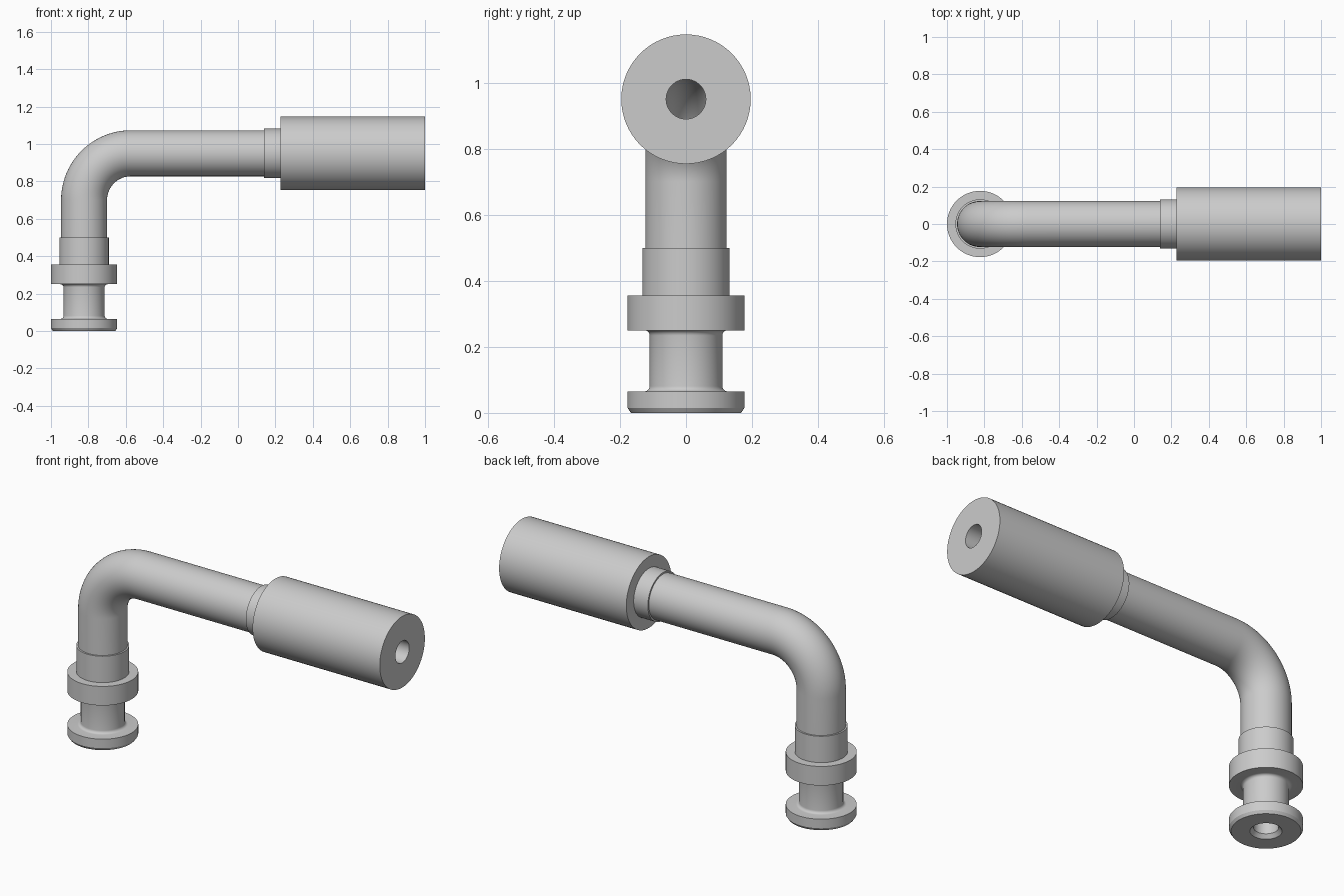
import bpy, bmesh, math
from mathutils import Matrix, Vector

if "Cube" in bpy.data.objects:
    bpy.data.objects.remove(bpy.data.objects["Cube"])

SEG = 64
AX, AZ = -0.823, 0.95        # vertical leg x, horizontal leg z
TUBE_R, BORE_R, BEND_R = 0.123, 0.06, 0.25

steel = bpy.data.materials.new("light_grey_metal")
steel.diffuse_color = (0.6, 0.6, 0.6, 1)
steel.use_nodes = True
steel.node_tree.nodes["Principled BSDF"].inputs["Base Color"].default_value = steel.diffuse_color


def skin(name, chains):
    """Bridge rings (centre, direction, radius) along each chain."""
    bm = bmesh.new()
    for chain in chains:
        prev = None
        for centre, d, r in chain:
            side = Vector((0, 1, 0))
            up = d.cross(side)
            ring = []
            for i in range(SEG):
                a = 2 * math.pi * i / SEG
                ring.append(bm.verts.new(centre + r * (math.cos(a) * side + math.sin(a) * up)))
            if prev:
                for i in range(SEG):
                    j = (i + 1) % SEG
                    bm.faces.new((prev[i], ring[i], ring[j], prev[j]))
            prev = ring
    me = bpy.data.meshes.new(name)
    bm.to_mesh(me)
    bm.free()
    ob = bpy.data.objects.new(name, me)
    bpy.context.collection.objects.link(ob)
    me.materials.append(steel)
    bpy.ops.object.select_all(action='DESELECT')
    ob.select_set(True)
    bpy.context.view_layer.objects.active = ob
    bpy.ops.object.shade_smooth_by_angle(angle=math.radians(30))
    return ob


def lathe(name, origin, axis, profile):
    """Turn a (radius, height) profile around an axis."""
    return skin(name, [[(origin + axis * h, axis, r) for r, h in profile]])


def fillet(r, h, size, start, end, n=5):
    """Arc points around (r, h), angles in degrees."""
    out = []
    for i in range(n + 1):
        a = math.radians(start + (end - start) * i / n)
        out.append((r + size * math.cos(a), h + size * math.sin(a)))
    return out


# Grooved lower connector, bore first, then outside from bottom to top
profile = [(BORE_R, 0.5), (BORE_R, 0.02), (0.077, 0.0), (0.167, 0.0), (0.177, 0.015), (0.177, 0.065)]
profile += fillet(0.126, 0.081, 0.016, 270, 180)
profile += fillet(0.126, 0.234, 0.016, 180, 90)
profile += [(0.177, 0.25), (0.177, 0.355), (0.132, 0.355), (0.132, 0.5), (TUBE_R, 0.5)]
lathe("lower_connector", Vector((AX, 0, 0)), Vector((0, 0, 1)), profile)

# Bent tube: straight leg, quarter bend, straight leg
path = [(Vector((AX, 0, 0.5)), Vector((0, 0, 1)))]
for i in range(25):
    a = math.pi / 2 * i / 24
    c = Vector((AX + BEND_R * (1 - math.cos(a)), 0, AZ - BEND_R + BEND_R * math.sin(a)))
    path.append((c, Vector((math.sin(a), 0, math.cos(a)))))
path.append((Vector((0.14, 0, AZ)), Vector((1, 0, 0))))
outer = [(c, d, TUBE_R) for c, d in path]
inner = [(c, d, BORE_R) for c, d in reversed(path)]
skin("bent_tube", [outer, inner])

# Collar and thick end sleeve with its bore
lathe("collar_and_sleeve", Vector((0, 0, AZ)), Vector((1, 0, 0)),
      [(TUBE_R, 0.14), (0.132, 0.14), (0.132, 0.226), (0.196, 0.226),
       (0.196, 1.0), (BORE_R, 1.0), (BORE_R, 0.14)])

# Face normals outward: the lower connector and sleeve share the tube's winding rule
for ob in bpy.data.objects:
    bm = bmesh.new()
    bm.from_mesh(ob.data)
    for f in bm.faces:
        f.normal_update()
    # The widest ring of faces must point away from the part's own axis
    if ob.name == "collar_and_sleeve":
        probe = max(bm.faces, key=lambda f: f.calc_center_median().z)
        flip = probe.normal.z < 0
    else:
        probe = min(bm.faces, key=lambda f: f.calc_center_median().x)
        flip = probe.normal.x > 0
    if flip:
        bmesh.ops.reverse_faces(bm, faces=bm.faces[:])
    bm.to_mesh(ob.data)
    bm.free()
